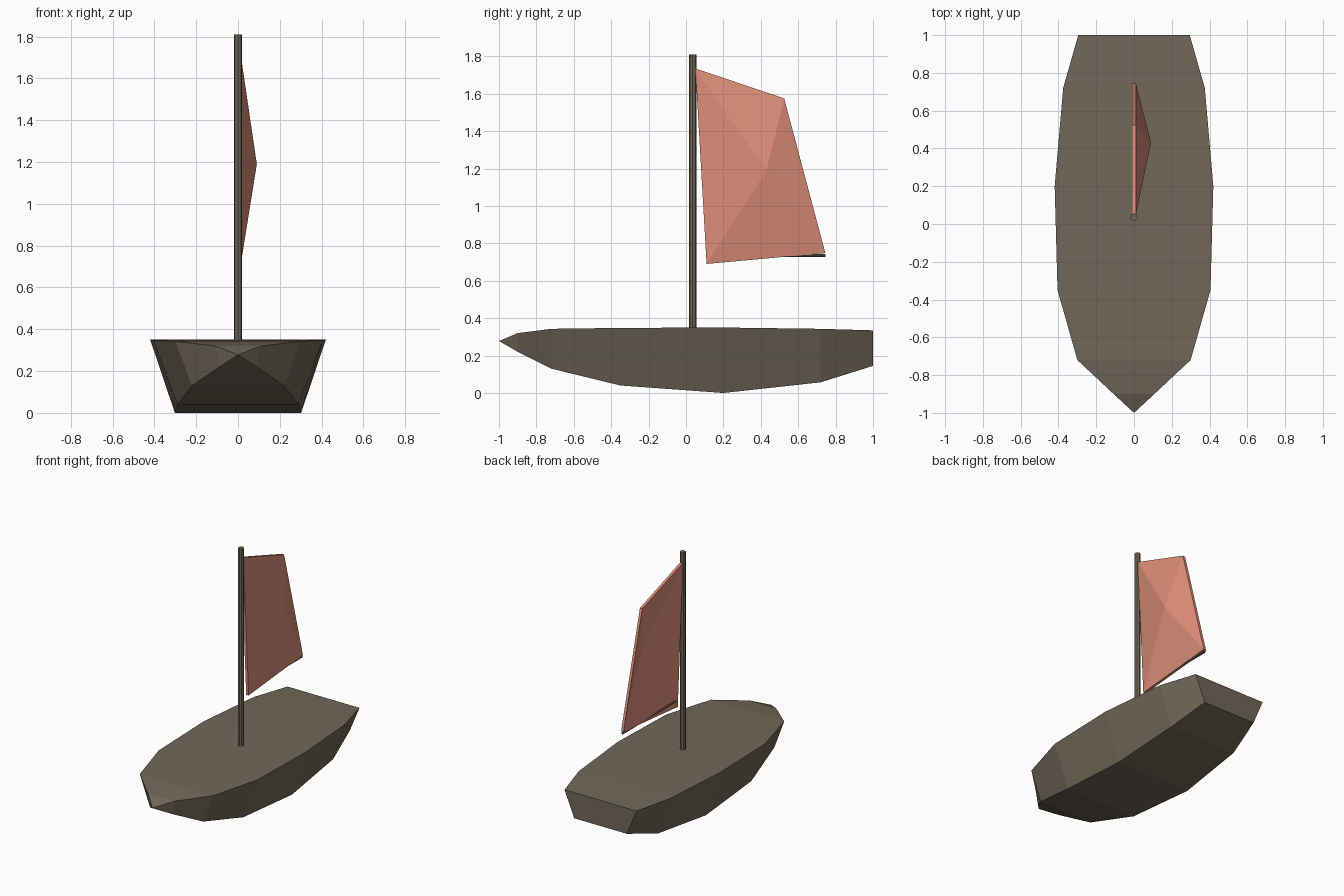
import bpy, bmesh
from mathutils import Vector

cube = bpy.data.objects.get("Cube")
if cube:
    bpy.data.objects.remove(cube)


def material(name, rgb):
    m = bpy.data.materials.new(name)
    m.use_nodes = True
    m.diffuse_color = (*rgb, 1)
    m.node_tree.nodes["Principled BSDF"].inputs["Base Color"].default_value = (*rgb, 1)
    return m


wood = material("dark wood", (0.165, 0.137, 0.098))
cloth = material("coral cloth", (0.72, 0.27, 0.19))


def finish(name, bm, mat):
    bmesh.ops.recalc_face_normals(bm, faces=bm.faces)
    mesh = bpy.data.meshes.new(name)
    bm.to_mesh(mesh)
    bm.free()
    mesh.materials.append(mat)
    obj = bpy.data.objects.new(name, mesh)
    bpy.context.collection.objects.link(obj)
    return obj


def pole(name, start, end, radius, sides, mat):
    start, end = Vector(start), Vector(end)
    axis = end - start
    bm = bmesh.new()
    bmesh.ops.create_cone(bm, cap_ends=True, segments=sides, radius1=radius,
                          radius2=radius, depth=axis.length)
    obj = finish(name, bm, mat)
    obj.location = (start + end) / 2
    obj.rotation_mode = "QUATERNION"
    obj.rotation_quaternion = Vector((0, 0, 1)).rotation_difference(axis)
    return obj


# Hull: stations of y, deck half width, deck z, bottom half width, bottom z
stations = [
    (-0.9, 0.108, 0.32, 0.09, 0.22),
    (-0.72, 0.30, 0.343, 0.22, 0.13),
    (-0.35, 0.405, 0.348, 0.29, 0.04),
    (0.2, 0.42, 0.35, 0.302, 0.0),
    (0.72, 0.375, 0.343, 0.275, 0.057),
    (1.0, 0.295, 0.335, 0.215, 0.145),
]
bm = bmesh.new()
rings = [[bm.verts.new(p) for p in ((-w, y, z), (w, y, z), (b, y, c), (-b, y, c))]
         for y, w, z, b, c in stations]
for a, b in zip(rings, rings[1:]):
    for i in range(4):
        j = (i + 1) % 4
        bm.faces.new((a[i], a[j], b[j], b[i]))
bm.faces.new(rings[-1])
# Pointed bow
tip = bm.verts.new((0, -1, 0.278))
for i in range(4):
    bm.faces.new((rings[0][i], rings[0][(i + 1) % 4], tip))
finish("hull", bm, wood)

# Mast and boom
pole("mast", (0, 0.036, 0.33), (0, 0.036, 1.81), 0.02, 8, wood)
pole("boom", (0, 0.11, 0.735), (0, 0.745, 0.735), 0.009, 8, wood)

# Sail: a billowed fan of four triangles on each side, joined by a thin rim
corners = [(0.05, 1.735), (0.525, 1.575), (0.745, 0.748), (0.11, 0.69)]
bm = bmesh.new()
sides = []
for x in (-0.01, 0.01):
    edge = [bm.verts.new((x, y, z)) for y, z in corners]
    belly = bm.verts.new((x + 0.08, 0.43, 1.19))
    for i in range(4):
        bm.faces.new((edge[i], edge[(i + 1) % 4], belly))
    sides.append(edge)
for i in range(4):
    j = (i + 1) % 4
    bm.faces.new((sides[0][i], sides[0][j], sides[1][j], sides[1][i]))
finish("sail", bm, cloth)
